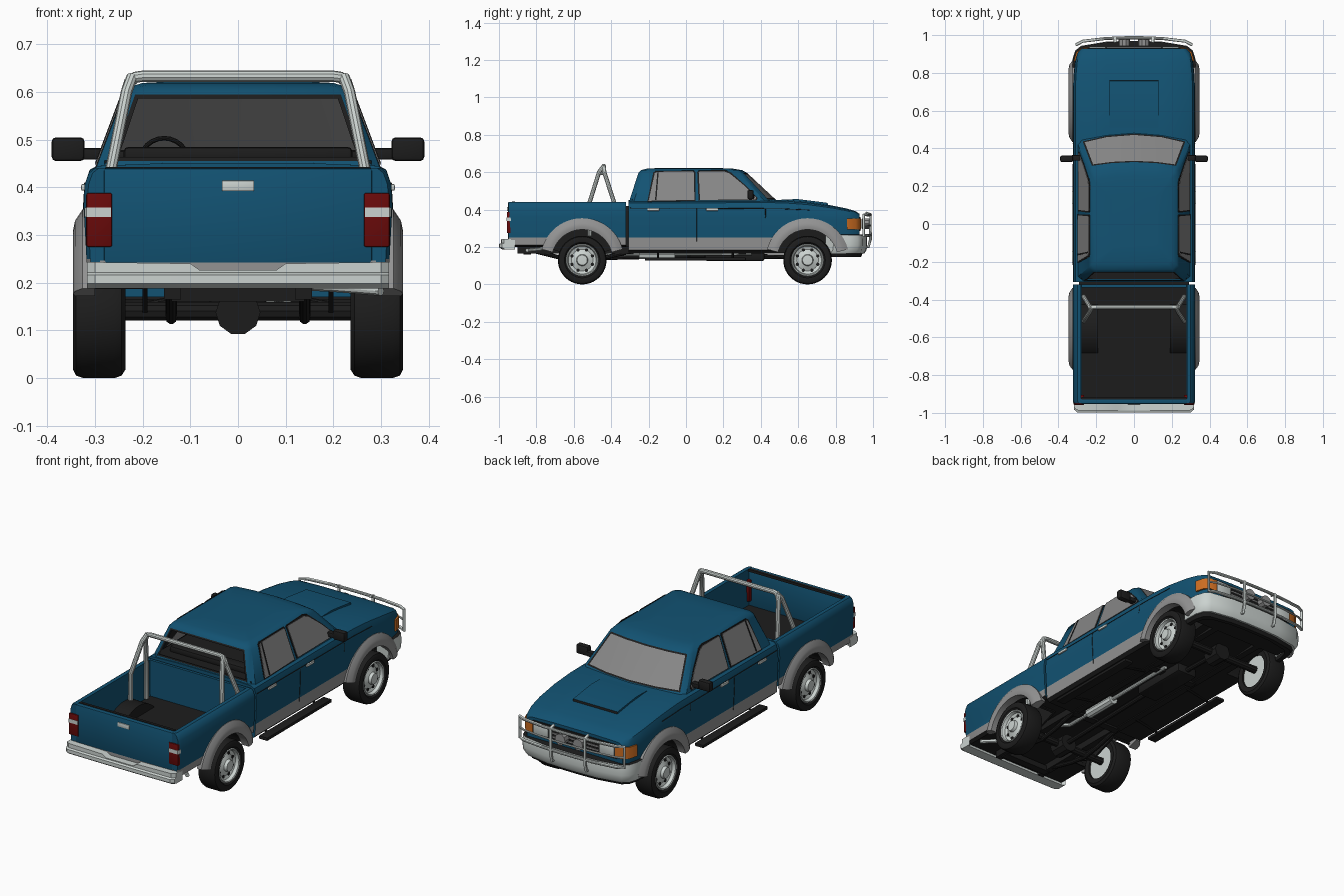
import bpy, bmesh, math
from mathutils import Vector

if "Cube" in bpy.data.objects:
    bpy.data.objects.remove(bpy.data.objects["Cube"])

COL = dict(blue=(0.006, 0.085, 0.17), grey=(0.29, 0.29, 0.29), silver=(0.6, 0.65, 0.63),
           black=(0.012, 0.012, 0.012), glass=(0.24, 0.24, 0.24), red=(0.14, 0.003, 0.003),
           orange=(0.6, 0.15, 0.015))
MAT = {}
for n, c in COL.items():
    MAT[n] = bpy.data.materials.new(n + "_paint")
    MAT[n].diffuse_color = (*c, 1)
SIDES = ((1, "right"), (-1, "left"))


def finish(bm, name, mats, bevel=0):
    bmesh.ops.remove_doubles(bm, verts=bm.verts, dist=1e-5)
    bmesh.ops.recalc_face_normals(bm, faces=bm.faces)
    if bevel:
        bmesh.ops.bevel(bm, geom=bm.edges[:], offset=bevel, segments=2, affect='EDGES', profile=0.5)
    me = bpy.data.meshes.new(name)
    bm.to_mesh(me)
    bm.free()
    ob = bpy.data.objects.new(name, me)
    bpy.context.collection.objects.link(ob)
    for m in mats.split():
        me.materials.append(MAT[m])
    return ob


def paint(ob, rule):
    for p in ob.data.polygons:
        p.material_index = rule(p.center, p.normal)


def loft(name, rings, mats, rule=None, wrap=False, bevel=0):
    bm = bmesh.new()
    vs = [[bm.verts.new(p) for p in r] for r in rings]
    n = len(rings[0])
    pairs = list(zip(vs, vs[1:])) + ([(vs[-1], vs[0])] if wrap else [])
    for a, b in pairs:
        for i in range(n):
            j = (i + 1) % n
            bm.faces.new((a[i], a[j], b[j], b[i]))
    if not wrap:
        bm.faces.new(vs[0])
        bm.faces.new(vs[-1])
    ob = finish(bm, name, mats, bevel)
    if rule:
        paint(ob, rule)
    return ob


def box(name, lo, hi, mat, bevel=0, s=1):
    r = lambda z: [(s * x, y, z) for x, y in ((lo[0], lo[1]), (hi[0], lo[1]), (hi[0], hi[1]), (lo[0], hi[1]))]
    return loft(name, [r(lo[2]), r(hi[2])], mat, bevel=bevel)


def lathe(name, prof, s, yc, mat, a0=0, a1=360, n=40):
    """Spin (radius, x) points about a wheel axis."""
    full = a1 - a0 == 360
    ang = [math.radians(a0 + (a1 - a0) * i / n) for i in range(n if full else n + 1)]
    return loft(name, [[(s * x, yc + r * math.cos(a), 0.13 + r * math.sin(a)) for r, x in prof] for a in ang],
                mat, wrap=full)


def tube(name, pts, r, mat, cyclic=False):
    cu = bpy.data.curves.new(name, 'CURVE')
    cu.dimensions = '3D'
    cu.bevel_depth, cu.bevel_resolution, cu.use_fill_caps = r, 3, True
    sp = cu.splines.new('POLY')
    sp.points.add(len(pts) - 1)
    for p, q in zip(sp.points, pts):
        p.co = (*q, 1)
    sp.use_cyclic_u = cyclic
    cu.materials.append(MAT[mat])
    ob = bpy.data.objects.new(name, cu)
    bpy.context.collection.objects.link(ob)
    return ob


def mirrored(half):
    return half + [(-x, *p) for x, *p in reversed(half) if x > 1e-6]


# ---- lower body: lofted sections, wheel wells cut out
WELLS = {"rear": -0.555, "front": 0.65}
R = 0.165


def cut_well(ob, yc):
    for s, side in SIDES:
        c = lathe("well_cutter", [(0, 0.2), (R, 0.2), (R, 0.42), (0, 0.42)], s, yc, "black")
        m = ob.modifiers.new("well", 'BOOLEAN')
        m.object, m.operation, m.solver = c, 'DIFFERENCE', 'EXACT'
        bpy.context.view_layer.objects.active = ob
        bpy.ops.object.modifier_apply(modifier=m.name)
        bpy.data.objects.remove(c)


def body_rule(c, n):
    in_well = any(math.hypot(c.y - y, c.z - 0.13) < R + 0.002 for y in WELLS.values()) and abs(n.x) < 0.3
    if n.z < -0.6 or in_well or (abs(c.x) < 0.21 and c.z < 0.26 and abs(n.y) < 0.5):
        return 2
    return 1 if c.z < 0.249 else 0


def body_ring(y, zt, w, zb):
    half = [(0.30, zb), (0.315, zb + 0.015), (0.318, 0.25)]
    half += [(x, 0.25 + g * (zt - 0.25)) for x, g in
             ((0.324, 0.55), (0.321, 0.8), (0.311, 0.95), (0.292, 1.0), (0.15, 1.03))]
    return mirrored([(x * w, y, z) for x, z in half])


front = loft("cab_and_hood_body", [body_ring(*a) for a in (
    (-0.308, 0.445, 1, 0.17), (0.42, 0.447, 1, 0.17), (0.52, 0.446, 1, 0.17), (0.65, 0.436, 1, 0.17),
    (0.78, 0.417, 0.99, 0.18), (0.86, 0.401, 0.965, 0.19), (0.905, 0.388, 0.93, 0.19), (0.928, 0.373, 0.87, 0.19))],
    "blue grey black")
cut_well(front, WELLS["front"])
paint(front, body_rule)

half = [(0.30, 0.2), (0.315, 0.212), (0.318, 0.25), (0.324, 0.36), (0.322, 0.405), (0.313, 0.43),
        (0.30, 0.44), (0.28, 0.44), (0.278, 0.25)]
bed = loft("cargo_bed", [mirrored([(x * w if x > 0.29 else x, y, z) for x, z in half])
                         for y, w in ((-0.95, 0.975), (-0.935, 1), (-0.32, 1))], "blue grey black")
cut_well(bed, WELLS["rear"])
paint(bed, lambda c, n: 2 if n.z > 0.8 and c.z < 0.3 else body_rule(c, n))
box("bed_front_wall", (-0.279, -0.335, 0.24), (0.279, -0.32, 0.44), "blue")
box("bed_cab_gap", (-0.29, -0.322, 0.2), (0.29, -0.306, 0.42), "black")
box("tailgate", (-0.282, -0.952, 0.24), (0.282, -0.922, 0.44), "blue", 0.005)
box("tailgate_cap", (-0.278, -0.93, 0.43), (0.278, -0.915, 0.443), "black")
box("tailgate_handle", (-0.034, -0.957, 0.392), (0.034, -0.948, 0.414), "silver", 0.002)
box("rear_valance", (-0.29, -0.951, 0.2), (0.29, -0.93, 0.246), "grey")

# ---- cab upper with windscreen and open rear window
hw = lambda z: 0.2925 - (z - 0.455) * 0.375


def cab_ring(z, w, yr, yf, k):
    f = lambda x: yf - k * x * x
    return mirrored([(0.9 * w, yr, z), (w, yr + 0.025, z), (w, f(w) - 0.02, z),
                     (0.93 * w, f(0.93 * w), z), (0.5 * w, f(0.5 * w), z), (0, yf, z)])


cab = loft("cab_roof", [cab_ring(*a) for a in (
    (0.43, 0.302, -0.306, 0.505, 0.55), (0.455, 0.2925, -0.30, 0.478, 0.55), (0.595, 0.24, -0.255, 0.328, 0.4),
    (0.611, 0.227, -0.24, 0.3, 0.4), (0.619, 0.2, -0.21, 0.25, 0.4), (0.623, 0.12, -0.13, 0.15, 0.4))],
    "blue black glass")
bm = bmesh.new()
bm.from_mesh(cab.data)
pane = [f for f in bm.faces if 0.46 < f.calc_center_median().z < 0.59
        and abs(f.calc_center_median().x) < 0.2 and abs(f.normal.x) < 0.5]
screen, rear = [f for f in pane if f.normal.y > 0], [f for f in pane if f.normal.y < 0]
for f in screen:
    f.material_index = 2
for group in (screen, rear):
    for f in bmesh.ops.inset_region(bm, faces=group, thickness=0.009, use_even_offset=True)["faces"]:
        f.material_index = 1
bmesh.ops.delete(bm, geom=rear, context='FACES')
bm.to_mesh(cab.data)
bm.free()

# ---- cabin interior
box("cabin_floor", (-0.28, -0.29, 0.445), (0.28, 0.40, 0.456), "black")
box("dashboard", (-0.26, 0.27, 0.45), (0.26, 0.36, 0.478), "black", 0.008)
box("rear_bench", (-0.24, -0.23, 0.45), (0.24, -0.17, 0.485), "black", 0.01)
for s, side in SIDES:
    box("front_seat_" + side, (0.06, 0.02, 0.45), (0.23, 0.07, 0.485), "black", 0.01, s)
tube("steering_wheel", [(-0.155 + 0.05 * math.cos(a), 0.24 - 0.015 * math.sin(a), 0.455 + 0.048 * math.sin(a))
                        for a in [math.tau * i / 24 for i in range(24)]], 0.005, "black", True)


def side_plate(name, pts, s, off, mat):
    loft(name, [[(s * (hw(z) + o), y, z) for y, z in pts] for o in (-0.002, off)], mat)


REAR_WIN = [(-0.2, 0.447), (-0.167, 0.595), (-0.155, 0.602), (0.035, 0.604), (0.042, 0.598), (0.045, 0.452)]
FRONT_WIN = [(0.075, 0.452), (0.068, 0.598), (0.075, 0.604), (0.205, 0.604), (0.235, 0.592), (0.31, 0.53),
             (0.375, 0.465), (0.37, 0.454)]


def grown(pts, d):
    c = sum((Vector(p) for p in pts), Vector((0, 0))) / len(pts)
    return [tuple(Vector(p) + (Vector(p) - c).normalized() * d) for p in pts]


def body_x(z):
    return 0.318 + 0.006 * (z - 0.25) / 0.107 if z < 0.357 else 0.324 - 0.003 * (z - 0.357) / 0.05


# ---- parts repeated left and right
TYRE = [(0.086, 0.334), (0.095, 0.344), (0.113, 0.346), (0.125, 0.34), (0.13, 0.325), (0.13, 0.258),
        (0.125, 0.244), (0.112, 0.236), (0.086, 0.24)]
RIM = [(0.088, 0.334), (0.084, 0.34), (0.079, 0.338), (0.074, 0.322), (0.058, 0.316), (0.04, 0.324),
       (0.031, 0.328), (0.027, 0.343), (0, 0.345), (0, 0.25), (0.088, 0.25)]
for s, side in SIDES:
    for end, yc in WELLS.items():
        tag = f"_{end}_{side}"
        lathe("tyre" + tag, TYRE, s, yc, "black")
        lathe("rim" + tag, RIM, s, yc, "silver")
        for i in range(8):
            a = math.tau * (i + 0.5) / 8
            y, z = yc + 0.059 * math.cos(a), 0.13 + 0.059 * math.sin(a)
            tube(f"rim_hole{tag}_{i}", [(s * 0.314, y, z), (s * 0.3205, y, z)], 0.009, "black")
        lathe("flare" + tag, [(R - 0.002, 0.30), (R - 0.002, 0.342), (0.18, 0.346), (0.2, 0.342), (0.224, 0.326),
                              (0.224, 0.30)], s, yc, "grey", 15, 165, 28)
    lathe("bed_wheelhouse_" + side, [(0, 0.19), (0.176, 0.19), (0.176, 0.3), (R, 0.3), (R, 0.2), (0, 0.2)],
          s, WELLS["rear"], "black", 20, 160, 24)
    # side windows, seams, handles
    for n, pts in (("rear", REAR_WIN), ("front", FRONT_WIN)):
        side_plate(f"{n}_window_frame_{side}", grown(pts, 0.009), s, 0.002, "black")
        side_plate(f"{n}_window_{side}", pts, s, 0.004, "glass")
    side_plate("quarter_divider_" + side, [(-0.166, 0.45), (-0.158, 0.45), (-0.146, 0.602), (-0.153, 0.602)],
               s, 0.006, "black")
    for i, y in enumerate((0.058, 0.425)):
        tube(f"door_seam_{side}_{i}", [(s * body_x(z), y, z) for z in (0.23 if i == 0 else 0.36, 0.357, 0.405)],
             0.0015, "black")
    tube("belt_line_" + side, [(s * 0.321, -0.3, 0.408), (s * 0.321, 0.5, 0.405), (s * 0.321, 0.66, 0.398)],
         0.002, "black")
    for i, y in enumerate((-0.175, 0.14)):
        box(f"door_handle_{side}_{i}", (0.316, y - 0.032, 0.393), (0.329, y + 0.032, 0.407), "silver", 0.003, s)
    # mirrors and running boards
    box("mirror_" + side, (0.322, 0.328, 0.455), (0.391, 0.362, 0.505), "black", 0.009, s)
    box("mirror_arm_" + side, (0.275, 0.335, 0.458), (0.33, 0.365, 0.482), "black", 0.004, s)
    box("running_board_" + side, (0.275, -0.22, 0.128), (0.325, 0.32, 0.145), "black", 0.004, s)
    for i, y in enumerate((-0.15, 0.25)):
        tube(f"board_bracket_{side}_{i}", [(s * 0.14, y, 0.165), (s * 0.29, y, 0.137)], 0.006, "black")
    # lamps
    box("tail_lamp_" + side, (0.264, -0.957, 0.275), (0.3185, -0.905, 0.388), "red", 0.004, s)
    loft("tail_lamp_upper_" + side, [[(s * x, y, z) for x, y in ((0.266, -0.95), (0.266, -0.9585), (0.318, -0.9585),
         (0.3225, -0.95), (0.3225, -0.907), (0.31, -0.907))] for z in (0.338, 0.358)], "silver")
    loft("indicator_" + side, [[(s * x, y, z) for x, y in ((0.24, 0.936), (0.277, 0.932), (0.306, 0.908),
         (0.319, 0.862), (0.29, 0.862), (0.24, 0.9))] for z in (0.293, 0.353)], "orange")
    box("headlamp_" + side, (0.15, 0.91, 0.295), (0.237, 0.937, 0.353), "silver", 0.003, s)
    # roll bar legs
    for i, (yb, yt) in enumerate(((-0.385, -0.437), (-0.515, -0.465))):
        top = (s * 0.234, yt, 0.6)
        tube(f"roll_bar_leg_{side}_{i}", [(s * 0.266, yb, 0.26), (s * 0.266, yb, 0.44), top,
             (s * 0.222, -0.44, 0.632)], 0.012, "silver")
    tube("roll_bar_tie_" + side, [(s * 0.235, -0.465, 0.592), (s * 0.235, -0.432, 0.592)], 0.008, "silver")
    # chassis
    box("frame_rail_" + side, (0.12, -0.9, 0.165), (0.155, 0.9, 0.2), "black", 0, s)
    tube("leaf_spring_" + side, [(s * 0.14, -0.82, 0.18), (s * 0.14, -0.66, 0.14), (s * 0.14, -0.555, 0.125),
         (s * 0.14, -0.45, 0.14), (s * 0.14, -0.3, 0.175)], 0.012, "black")
    tube("bull_bar_post_" + side, [(s * 0.1, 0.93, 0.2), (s * 0.1, 0.975, 0.2), (s * 0.1, 0.986, 0.24),
         (s * 0.1, 0.986, 0.375), (s * 0.1, 0.96, 0.382)], 0.008, "silver")
    tube("driving_lamp_" + side, [(s * 0.052, 0.942, 0.325), (s * 0.052, 0.978, 0.325)], 0.03, "grey")

# ---- roll bar hoop
tube("roll_bar_hoop", mirrored([(0.234, -0.437, 0.6), (0.228, -0.44, 0.62), (0.215, -0.44, 0.631),
                               (0.2, -0.44, 0.633)]), 0.012, "silver")

# ---- front end: grille, bull bar, bumpers, bonnet scoop
box("grille", (-0.245, 0.91, 0.285), (0.245, 0.933, 0.36), "black")
for i, z in enumerate((0.305, 0.325, 0.345)):
    box(f"grille_bar_{i}", (-0.145, 0.93, z - 0.003), (0.145, 0.938, z + 0.003), "grey")
arc = lambda z: [(x, y, z) for x, y in mirrored([(0.305, 0.95), (0.27, 0.968), (0.15, 0.982), (0.05, 0.986)])]
tube("bull_bar_loop", arc(0.372) + arc(0.262)[::-1], 0.008, "silver", True)
tube("bull_bar_middle", arc(0.315), 0.005, "silver")
PLAN = mirrored([(0.326, 0.785), (0.324, 0.87), (0.31, 0.915), (0.28, 0.94), (0.15, 0.962), (0.05, 0.966)])
loft("front_bumper", [[(x, y, 0.185), (x * 1.005, y + 0.003, 0.21), (x * 1.005, y + 0.003, 0.24), (x, y, 0.265),
                       (x * 0.88, y - 0.04, 0.268), (x * 0.88, y - 0.04, 0.165), (x * 0.97, y - 0.012, 0.165)]
                      for x, y in PLAN], "silver black", lambda c, n: int(n.z > 0.7))
loft("front_apron", [[(x * 0.96, y - 0.02, 0.17), (x * 0.93, y - 0.03, 0.147), (x * 0.86, y - 0.05, 0.147),
                      (x * 0.86, y - 0.05, 0.17)] for x, y in PLAN], "black")
box("front_undertray", (-0.27, 0.8, 0.165), (0.27, 0.92, 0.2), "black")
loft("rear_bumper", [[(x, y + d, z) for y, z in ((-0.93, 0.188), (-0.985, 0.188), (-0.999, 0.198), (-0.999, 0.216),
                     (-0.988, 0.221), (-0.988, zt), (-0.93, zt))] for x, d, zt in (
    (-0.317, 0.016, 0.243), (-0.3, 0.002, 0.243), (-0.1, 0, 0.24), (-0.08, 0, 0.226), (0.08, 0, 0.226),
    (0.1, 0, 0.24), (0.3, 0.002, 0.243), (0.317, 0.016, 0.243))], "silver")
loft("bonnet_scoop", [[(x * k, 0.51, 0.44), (x, 0.51, 0.454), (x, 0.6, 0.456), (x, 0.757, 0.436), (x, 0.762, 0.41)]
                      for x, k in ((-0.13, 1), (0.13, 1))], "blue black", lambda c, n: int(n.y > 0.8))

# ---- underside
for end, yc in WELLS.items():
    tube(f"{end}_axle", [(-0.26, yc, 0.14), (0.26, yc, 0.14)], 0.02, "black")
    tube(f"{end}_differential", [(0, yc - 0.045, 0.137), (0, yc + 0.045, 0.137)], 0.047, "black")
tube("drive_shaft", [(0, -0.55, 0.14), (0, 0.1, 0.155), (0, 0.65, 0.145)], 0.013, "black")
box("gearbox", (-0.06, 0.1, 0.125), (0.06, 0.42, 0.18), "black", 0.012)
for i, y in enumerate((-0.85, -0.3, 0.3)):
    box(f"cross_member_{i}", (-0.14, y - 0.02, 0.16), (0.14, y + 0.02, 0.19), "black")
tube("muffler", [(0.085, -0.25, 0.16), (0.085, -0.06, 0.16)], 0.026, "silver")
tube("exhaust_pipe", [(0.085, 0.35, 0.165), (0.085, -0.4, 0.16), (0.1, -0.5, 0.195), (0.1, -0.68, 0.195),
                      (0.2, -0.77, 0.19), (0.3, -0.85, 0.182)], 0.01, "silver")

# ---- tubes to meshes, smooth shading with sharp creases
bpy.ops.object.select_all(action='SELECT')
bpy.context.view_layer.objects.active = front
bpy.ops.object.convert(target='MESH')
bpy.ops.object.shade_smooth_by_angle(angle=math.radians(35))

for m in bpy.data.materials:
    if m.users and not m.is_grease_pencil:
        m.use_nodes = True
        m.node_tree.nodes["Principled BSDF"].inputs["Base Color"].default_value = m.diffuse_color
